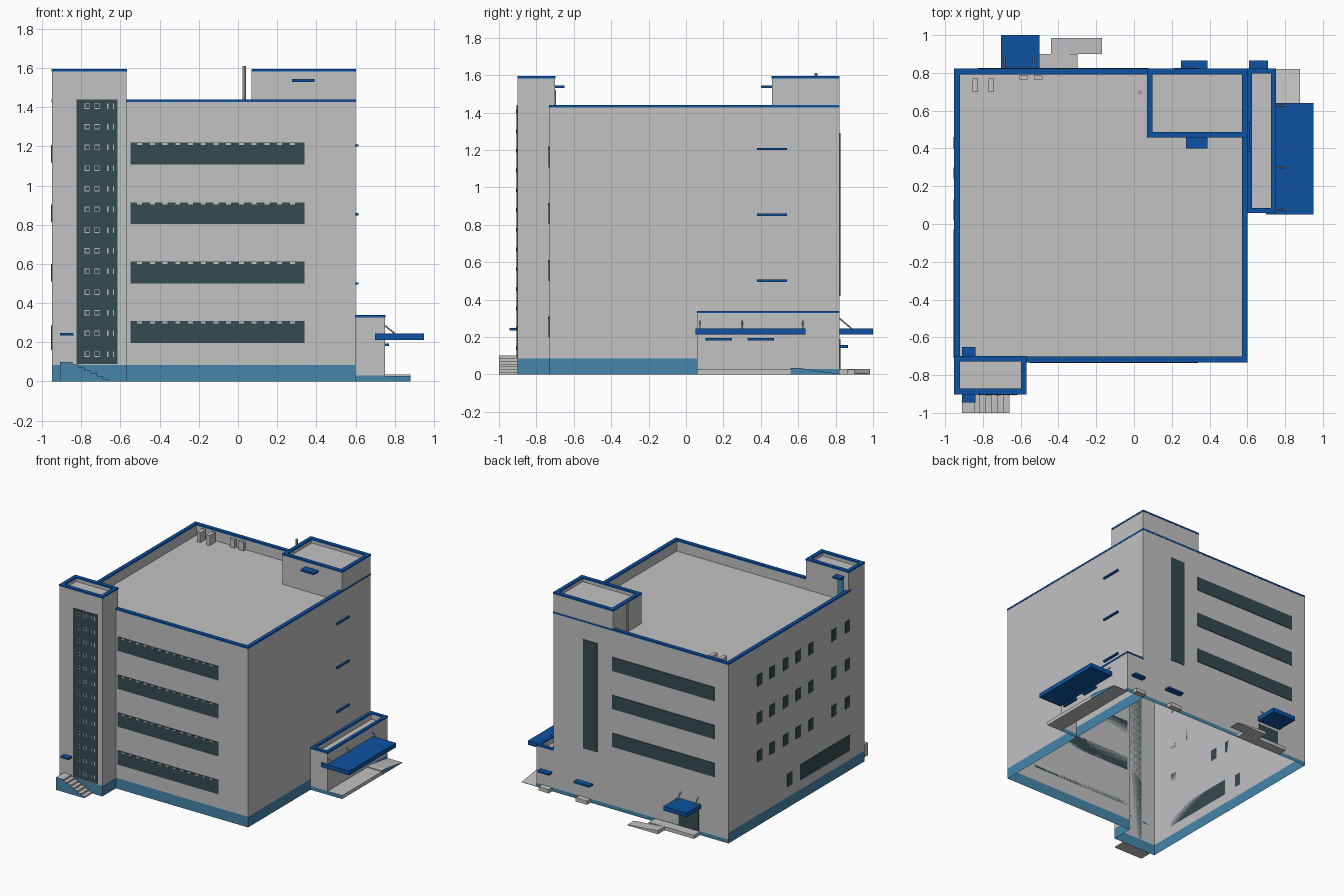
import bpy, bmesh, math
from mathutils import Vector

if "Cube" in bpy.data.objects:
    bpy.data.objects.remove(bpy.data.objects["Cube"])


def material(name, rgb):
    m = bpy.data.materials.new(name)
    m.diffuse_color = (*rgb, 1)
    m.use_nodes = True
    m.node_tree.nodes["Principled BSDF"].inputs["Base Color"].default_value = m.diffuse_color
    return m


WALL = material("wall grey", (0.54, 0.54, 0.55))
BLUE = material("trim blue", (0.004, 0.085, 0.36))
PLINTH = material("plinth blue", (0.06, 0.235, 0.40))
GLASS = material("dark glass", (0.034, 0.07, 0.077))


def finish(name, bm, mats):
    me = bpy.data.meshes.new(name)
    bm.to_mesh(me)
    bm.free()
    for m in mats:
        me.materials.append(m)
    ob = bpy.data.objects.new(name, me)
    bpy.context.collection.objects.link(ob)
    return ob


def quad(bm, pts, mi=0):
    f = bm.faces.new([bm.verts.new(p) for p in pts])
    f.material_index = mi


def boxes(name, items, mat):
    """One object made of boxes (x0, x1, y0, y1, z0, z1)."""
    bm = bmesh.new()
    for x0, x1, y0, y1, z0, z1 in items:
        vs = bmesh.ops.create_cube(bm, size=1)["verts"]
        for v in vs:
            v.co = ((x0 + x1) / 2 + v.co.x * (x1 - x0),
                    (y0 + y1) / 2 + v.co.y * (y1 - y0),
                    (z0 + z1) / 2 + v.co.z * (z1 - z0))
    return finish(name, bm, [mat])


def walls(name, path, top, bands, z0=0):
    """Open-bottomed wall strip; bands gives the plinth height per side."""
    bm = bmesh.new()
    for (a, b), p in zip(zip(path, path[1:]), bands):
        for lo, hi, mi in ((z0, z0 + p, 1), (z0 + p, top, 0)):
            if hi > lo:
                quad(bm, [(*a, lo), (*b, lo), (*b, hi), (*a, hi)], mi)
    return finish(name, bm, [WALL, PLINTH])


def roof(name, x0, x1, y0, y1, top, floor, t=0.028, h=0.013):
    """Sunken roof with inner parapet faces and a blue coping."""
    a, b, c, d = x0 + t, x1 - t, y0 + t, y1 - t
    bm = bmesh.new()
    quad(bm, [(a, c, floor), (b, c, floor), (b, d, floor), (a, d, floor)])
    ring = [(a, c), (a, d), (b, d), (b, c)]
    for p, q in zip(ring, ring[1:] + ring[:1]):
        quad(bm, [(*p, floor), (*q, floor), (*q, top - h), (*p, top - h)])
    finish(name + "_roof", bm, [WALL])
    e = 0.002
    boxes(name + "_coping", [
        (x0 - e, x1 + e, y0 - e, c, top - h, top), (x0 - e, x1 + e, d, y1 + e, top - h, top),
        (x0 - e, a, c, d, top - h, top), (b, x1 + e, c, d, top - h, top)], BLUE)


def prism(name, outline, y0, y1, side=PLINTH, along="x"):
    """Profile in (x or y, z) extruded; ends take the side colour, the rest wall."""
    bm = bmesh.new()
    P = (lambda u, v, z: (u, v, z)) if along == "x" else (lambda u, v, z: (v, u, z))
    ends = [[P(u, v, z) for u, z in outline] for v in (y0, y1)]
    for e in ends:
        quad(bm, e, 1)
    n = len(outline)
    for i in range(n):
        j = (i + 1) % n
        quad(bm, [ends[0][i], ends[0][j], ends[1][j], ends[1][i]])
    bmesh.ops.remove_doubles(bm, verts=bm.verts, dist=1e-5)
    bmesh.ops.recalc_face_normals(bm, faces=bm.faces)
    return finish(name, bm, [WALL, side])


def rod(name, p, q, r, mat=WALL):
    p, q = Vector(p), Vector(q)
    bm = bmesh.new()
    bmesh.ops.create_cone(bm, cap_ends=True, segments=10, radius1=r, radius2=r,
                          depth=(q - p).length)
    rot = (q - p).to_track_quat("Z", "Y")
    for v in bm.verts:
        v.co = rot @ v.co + (p + q) / 2
    return finish(name, bm, [mat])


# Main block, stair tower, roof hut and side annex
H, ROOF, T = 1.44, 1.35, 1.595
walls("main_walls", [(-.57, -.73), (.6, -.73), (.6, .82), (-.95, .82), (-.95, -.73)],
      H, [.085, .085, .03, .085])
walls("stair_tower_walls", [(-.95, -.73), (-.95, -.9), (-.57, -.9), (-.57, -.73)], T, [.085] * 3)
walls("stair_tower_rear", [(-.57, -.73), (-.57, -.7), (-.95, -.7), (-.95, -.73)], T, [0] * 3, ROOF)
walls("roof_hut_walls", [(.07, .46), (.6, .46), (.6, .82), (.07, .82), (.07, .46)], T, [0] * 4, ROOF)
walls("annex_walls", [(.6, .06), (.75, .06), (.75, .82), (.6, .82)], .34, [.03] * 3)
roof("main", -.95, .6, -.73, .82, H, ROOF)
roof("stair_tower", -.95, -.57, -.9, -.7, T, T - .035)
roof("roof_hut", .07, .6, .46, .82, T, T - .035)
roof("annex", .6, .75, .06, .82, .34, .29, .024)

# Window bands on the front and back, with small vent panes along the top
E = 0.005
LEVELS = [.252, .555, .858, 1.162]
boxes("front_window_bands", [(-.55, .34, -.73 - E, -.73, z - .055, z + .057) for z in LEVELS], GLASS)
boxes("front_window_vents", [(-.515 + i * .065, -.49 + i * .065, -.737, -.73, z + .045, z + .055)
                             for z in LEVELS for i in range(13)], WALL)
boxes("back_window_bands", [(-.825, .077, .82, .82 + E, z - .055, z + .055) for z in LEVELS[1:]], GLASS)
boxes("back_stair_window", [(.21, .335, .82, .82 + E, .42, 1.29)], GLASS)

# Tall tower glazing with small framed panes
boxes("tower_glazing", [(-.825, -.615, -.9 - E, -.9, .09, 1.44)], GLASS)
panes = [(x, .14 + i * .1055) for i in range(13) for x in (-.77, -.72, -.665, -.635)]
boxes("tower_pane_frames", [(x - .013, x + .013, -.907, -.9, z - .014, z + .014)
                            for x, z in panes if x < -.7], WALL)
boxes("tower_pane_glass", [(x - .009, x + .009, -.908, -.9, z - .01, z + .01)
                           for x, z in panes if x < -.7], GLASS)
boxes("tower_pane_bars", [(x - .003, x + .003, -.907, -.9, z - .014, z + .014)
                          for x, z in panes if x > -.7], WALL)

# Left side windows
cols = (.43, .27, .10, -.06, -.22, -.51, -.68)
boxes("left_windows", [(-.95 - E, -.95, y - .03, y + .03, z - .045, z + .045)
                       for y in cols for z in LEVELS[1:]], GLASS)
boxes("left_ground_windows", [(-.95 - E, -.95, -.71, -.09, .16, .285),
                              (-.95 - E, -.95, .02, .08, .17, .27)], GLASS)

# Doors
boxes("back_entrance_door", [(-.69, -.51, .82, .82 + E, .03, .19)], GLASS)
boxes("tower_roof_door", [(-.905, -.85, -.7, -.694, ROOF, 1.52)], PLINTH)

# Small awnings
boxes("awnings", [
    *[(.6, .615, .38, .54, z - .006, z + .006) for z in (.5, .853, 1.205)],
    (.75, .77, .105, .245, .181, .194), (.75, .77, .33, .47, .181, .194),
    (.25, .39, .82, .865, .142, .156), (.61, .71, .82, .865, .142, .156),
    (.275, .39, .4, .46, 1.53, 1.545), (-.91, -.84, -.7, -.65, 1.53, 1.545),
    (-.91, -.84, -.945, -.9, .235, .248)], BLUE)

# Entrance canopies with tie rods
boxes("side_canopy", [(.70, .95, .05, .64, .212, .246)], BLUE)
boxes("back_canopy", [(-.705, -.5, .82, 1.0, .212, .246)], BLUE)
for i, y in enumerate((.075, .3, .625)):
    rod(f"side_tie_{i}", (.75, y, .285), (.80, y, .245), .004)
for i, x in enumerate((-.685, -.53)):
    rod(f"back_tie_{i}", (x, .82, .30), (x, .885, .245), .004)

# Front steps: landing then treads descending to the right
steps = [(-.91, 0), (-.91, .1), (-.845, .1)]
for i in range(6):
    x, z = -.845 + i * .031, .1 - (i + 1) * .0145
    steps += [(x, z), (x + .031, z)]
steps.append((steps[-1][0], 0))
prism("front_steps", steps, -1.0, -.9)

# Side porch and ramp
prism("side_porch", [(.75, 0), (.88, 0), (.88, .028), (.75, .028)], .06, .56)
prism("side_ramp", [(.56, 0), (.56, .035), (.60, .035), (.82, .003), (.82, 0)], .75, .88, along="y")

# Back porch, ramp and door steps
boxes("back_porch", [(-.70, -.44, .82, .90, 0, .028), (-.51, -.30, .82, .90, 0, .027)], WALL)
prism("back_ramp", [(-.44, 0), (-.44, .028), (-.17, .004), (-.17, 0)], .90, .985, WALL)
boxes("back_door_steps", [(.27, .37, .82, .865, 0, .03), (.61, .70, .82, .865, 0, .03)], WALL)

# Rooftop pipe and ventilation boxes
rod("roof_pipe", (.032, .695, ROOF), (.032, .695, 1.61), .009)
boxes("roof_vents", [(-.855, -.825, .70, .77, ROOF, 1.43), (-.77, -.74, .70, .77, ROOF, 1.43),
                     (-.605, -.565, .765, .785, ROOF, 1.42), (-.53, -.485, .765, .785, ROOF, 1.42)], WALL)
